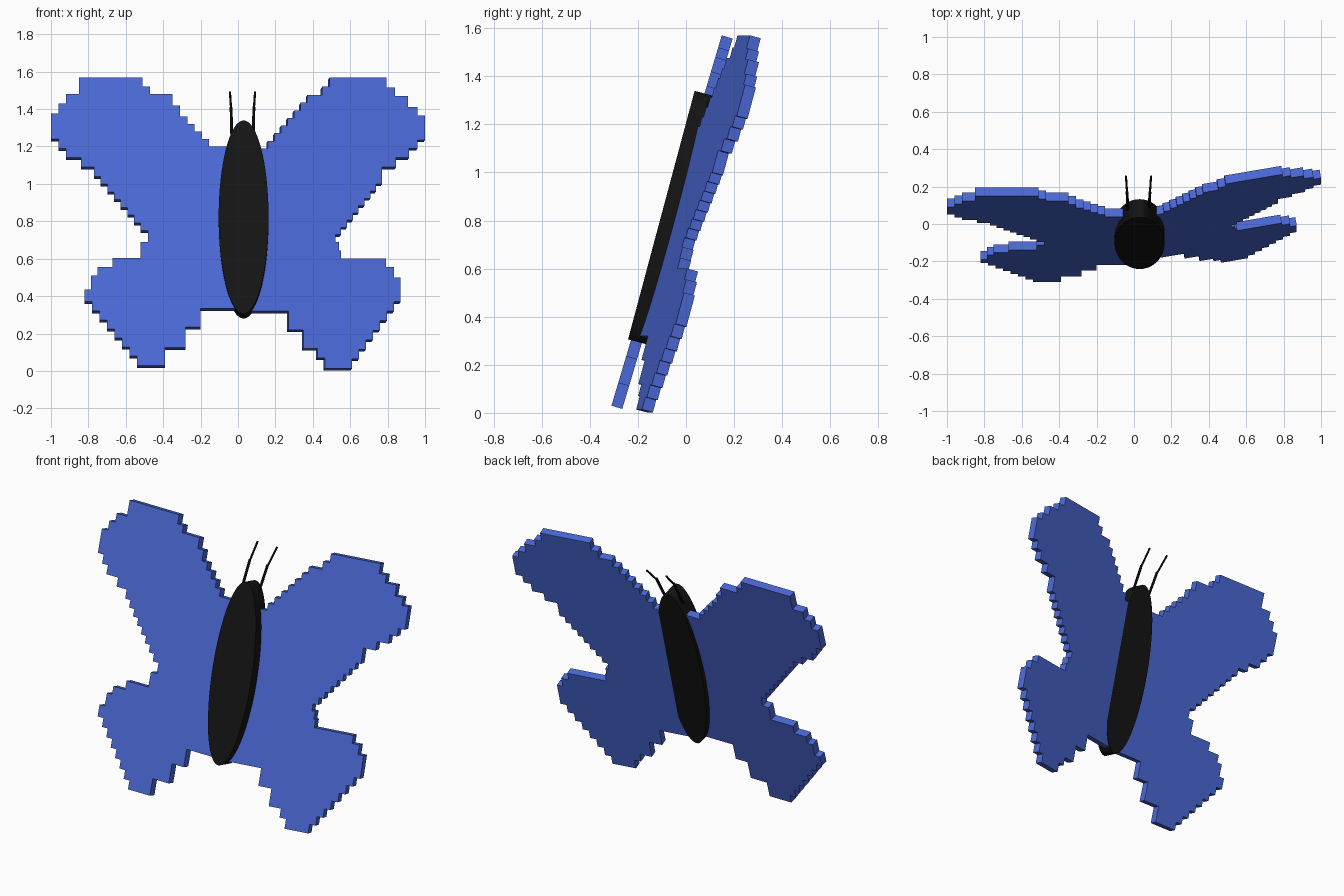
import bpy, bmesh, math
from mathutils import Vector, Matrix

if "Cube" in bpy.data.objects:
    bpy.data.objects.remove(bpy.data.objects["Cube"])


def material(name, rgb):
    m = bpy.data.materials.new(name)
    m.diffuse_color = (*rgb, 1)
    m.use_nodes = True
    m.node_tree.nodes["Principled BSDF"].inputs["Base Color"].default_value = m.diffuse_color
    return m


BLUE = material("wing_blue", (0.07, 0.14, 0.68))
BLACK = material("body_black", (0.007, 0.007, 0.007))


def add_object(name, bm, mat):
    bmesh.ops.recalc_face_normals(bm, faces=bm.faces[:])
    me = bpy.data.meshes.new(name)
    bm.to_mesh(me)
    bm.free()
    me.materials.append(mat)
    ob = bpy.data.objects.new(name, me)
    bpy.context.collection.objects.link(ob)
    return ob


def stairs(start, anchors):
    """Stepped outline: each anchor is (x, z[, steps]), across then up/down."""
    pts = [start]
    for a in anchors:
        n = a[2] if len(a) > 2 else 1
        x0, z0 = pts[-1]
        for i in range(1, n + 1):
            x = x0 + (a[0] - x0) * i / n
            z = z0 + (a[1] - z0) * i / n
            pts += [(x, pts[-1][1]), (x, z)]
    return pts[:-1]   # the last anchor closes on the start


def wing(name, outline, base, slope_x, slope_z, thick=0.047):
    """Flat plate on the plane y = base + slope_x*x + slope_z*z."""
    bm = bmesh.new()
    face = bm.faces.new([bm.verts.new((x, base + slope_x * x + slope_z * z, z))
                         for x, z in outline])
    back = Vector((-slope_x, 1, -slope_z)).normalized() * thick
    ext = bmesh.ops.extrude_face_region(bm, geom=[face], use_keep_orig=True)
    moved = [g for g in ext["geom"] if isinstance(g, bmesh.types.BMVert)]
    bmesh.ops.translate(bm, verts=moved, vec=back)
    return add_object(name, bm, BLUE)


# Left wing pair
wing("left_wing", stairs((0.03, 1.2), [
    (-.155, 1.24), (-.27, 1.36, 3), (-.31, 1.42), (-.35, 1.48), (-.47, 1.52),
    (-.51, 1.57), (-.85, 1.48), (-.92, 1.43), (-.96, 1.375), (-1, 1.24),
    (-.96, 1.19), (-.92, 1.14), (-.84, 1.09), (-.77, 1.04), (-.52, .75, 7),
    (-.48, .69), (-.52, .605), (-.67, .555), (-.75, .51), (-.785, .435),
    (-.82, .37), (-.54, .03, 7), (-.39, .125), (-.28, .235), (-.20, .335),
    (.03, 1.2)]), -0.319, 0.0, 0.298)

# Right wing pair, folded further back
wing("right_wing", stairs((0.03, 1.19), [
    (.16, 1.23), (.37, 1.475, 6), (.45, 1.52), (.49, 1.57), (.795, 1.515),
    (.84, 1.47), (.91, 1.41), (.96, 1.365), (1, 1.235), (.96, 1.19),
    (.915, 1.14), (.845, 1.09), (.77, 1.0), (.52, .69, 8), (.54, .645),
    (.55, .6), (.79, .555), (.835, .5), (.87, .37), (.61, .014, 7),
    (.465, .07), (.425, .12), (.35, .22), (.27, .32), (.03, 1.19)]),
    -0.29, 0.17, 0.268)

# Body: leaning elliptical disc
tilt = Matrix.Rotation(math.radians(-15), 4, 'X')
bm = bmesh.new()
bmesh.ops.create_cone(bm, cap_ends=True, segments=64, radius1=1, radius2=1, depth=0.1,
                      matrix=Matrix.Rotation(math.pi / 2, 4, 'X'))
bmesh.ops.scale(bm, verts=bm.verts[:], vec=(0.1335, 1, 0.535))
bmesh.ops.translate(bm, verts=bm.verts[:], vec=(0, 0.05, 0))
bmesh.ops.transform(bm, verts=bm.verts[:],
                    matrix=Matrix.Translation((0.03, -0.1025, 0.8225)) @ tilt)
body = add_object("body", bm, BLACK)
bpy.context.view_layer.objects.active = body
body.select_set(True)
bpy.ops.object.shade_smooth_by_angle(angle=math.radians(30))


def rod(bm, a, b, r):
    a, b = Vector(a), Vector(b)
    d = b - a
    rot = d.to_track_quat('Z', 'Y').to_matrix().to_4x4()
    bmesh.ops.create_cone(bm, cap_ends=True, segments=10, radius1=r, radius2=r,
                          depth=d.length, matrix=Matrix.Translation((a + b) / 2) @ rot)


# Antennae: thicker stalk and thin tip
for name, s in (("left_antenna", -1), ("right_antenna", 1)):
    bm = bmesh.new()
    cx = 0.024
    rod(bm, (cx + s * .057, .07, 1.24), (cx + s * .061, .17, 1.41), 0.008)
    rod(bm, (cx + s * .061, .165, 1.4), (cx + s * .067, .255, 1.49), 0.006)
    add_object(name, bm, BLACK)
